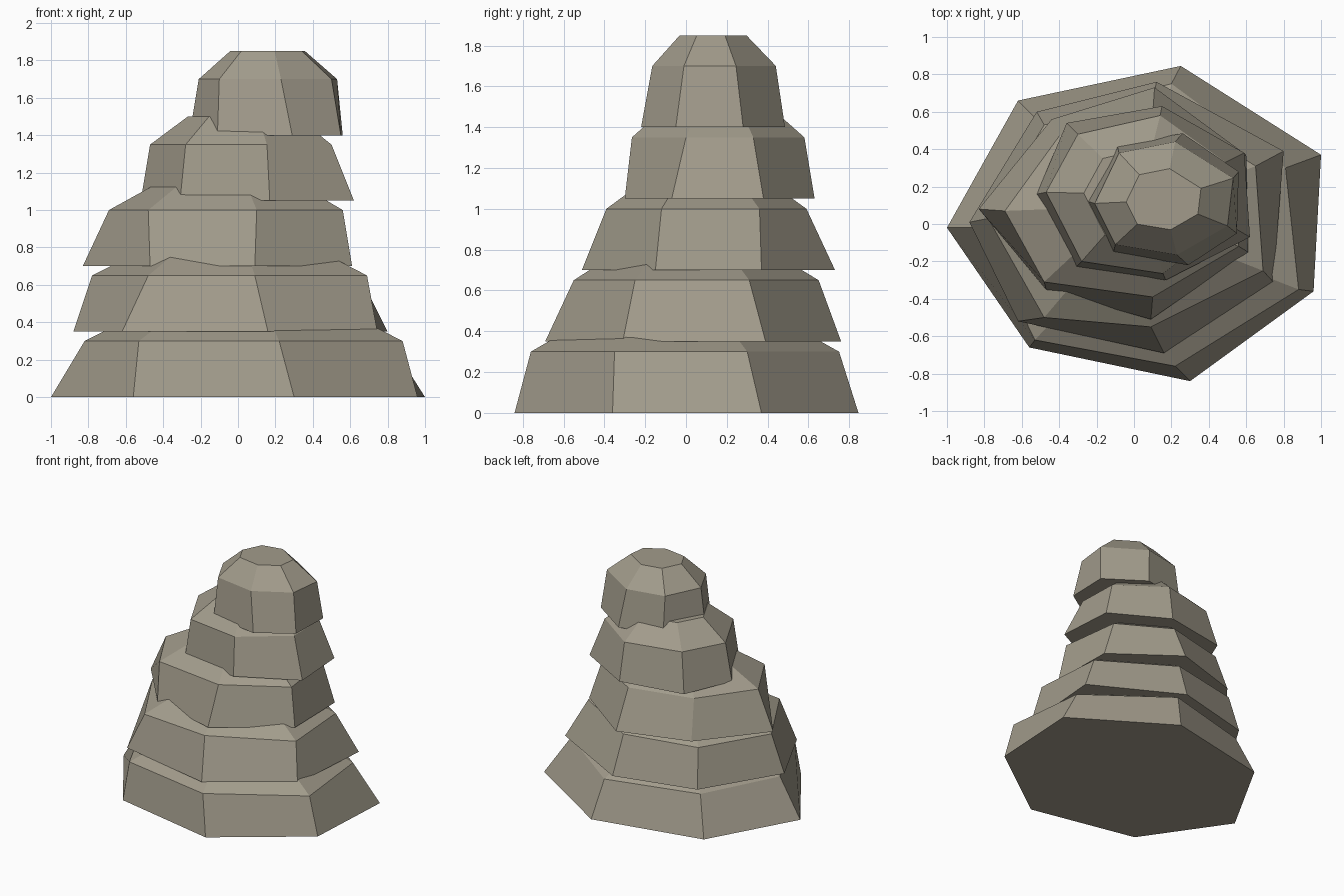
import bpy, bmesh

if "Cube" in bpy.data.objects:
    bpy.data.objects.remove(bpy.data.objects["Cube"])

stone = bpy.data.materials.new("stone")
stone.diffuse_color = (0.36, 0.33, 0.26, 1)
stone.use_nodes = True
stone.node_tree.nodes["Principled BSDF"].inputs["Base Color"].default_value = stone.diffuse_color

STEP, WALL, CAP = 0.35, 0.30, 0.15   # tier spacing, wall height, bevelled cap height


def tier(index, foot, shoulder, cap_scale):
    """One seven-sided rock tier: flat foot, leaning wall, shrunken bevelled cap."""
    z = index * STEP
    cx = sum(p[0] for p in shoulder) / 7
    cy = sum(p[1] for p in shoulder) / 7
    top = [(cx + (x - cx) * cap_scale, cy + (y - cy) * cap_scale) for x, y in shoulder]
    bm = bmesh.new()
    rings = [[bm.verts.new((x, y, h)) for x, y in ring]
             for ring, h in ((foot, z), (shoulder, z + WALL), (top, z + WALL + CAP))]
    bm.faces.new(rings[0][::-1])
    bm.faces.new(rings[2])
    for lower, upper in zip(rings, rings[1:]):
        for i in range(7):
            j = (i + 1) % 7
            bm.faces.new((lower[i], lower[j], upper[j], upper[i]))
    name = f"rock_tier_{index + 1}"
    mesh = bpy.data.meshes.new(name)
    bm.to_mesh(mesh)
    bm.free()
    mesh.materials.append(stone)
    bpy.context.collection.objects.link(bpy.data.objects.new(name, mesh))


# Widest tier on the ground
tier(0,
     [(1.0, .37), (.25, .845), (-.62, .66), (-1.0, -.02), (-.56, -.66), (.30, -.84), (.96, -.36)],
     [(.81, .30), (.20, .75), (-.52, .56), (-.82, -.02), (-.53, -.62), (.22, -.76), (.88, -.35)], 0.65)
# Second tier
tier(1,
     [(.80, .39), (.12, .76), (-.52, .60), (-.88, .01), (-.62, -.52), (.16, -.69), (.745, -.31)],
     [(.65, .31), (.10, .65), (-.48, .53), (-.78, .03), (-.48, -.50), (.09, -.55), (.69, -.25)], 0.6)
# Third tier
tier(2,
     [(.60, .37), (.11, .73), (-.44, .56), (-.83, .08), (-.47, -.35), (.09, -.51), (.61, -.15)],
     [(.50, .36), (.10, .59), (-.40, .47), (-.69, .07), (-.48, -.31), (.10, -.39), (.56, -.12)], 0.58)
# Fourth tier
tier(3,
     [(.59, .38), (.15, .63), (-.36, .54), (-.52, .16), (-.31, -.23), (.17, -.30), (.62, -.07)],
     [(.49, .33), (.14, .58), (-.30, .48), (-.47, .17), (-.28, -.20), (.155, -.265), (.50, 0)], 0.6)
# Topmost tier
tier(4,
     [(.56, .28), (.26, .485), (-.09, .42), (-.26, .125), (-.11, -.15), (.29, -.22), (.55, -.05)],
     [(.53, .245), (.22, .44), (-.08, .38), (-.21, .11), (-.10, -.11), (.23, -.165), (.50, -.01)], 0.54)
